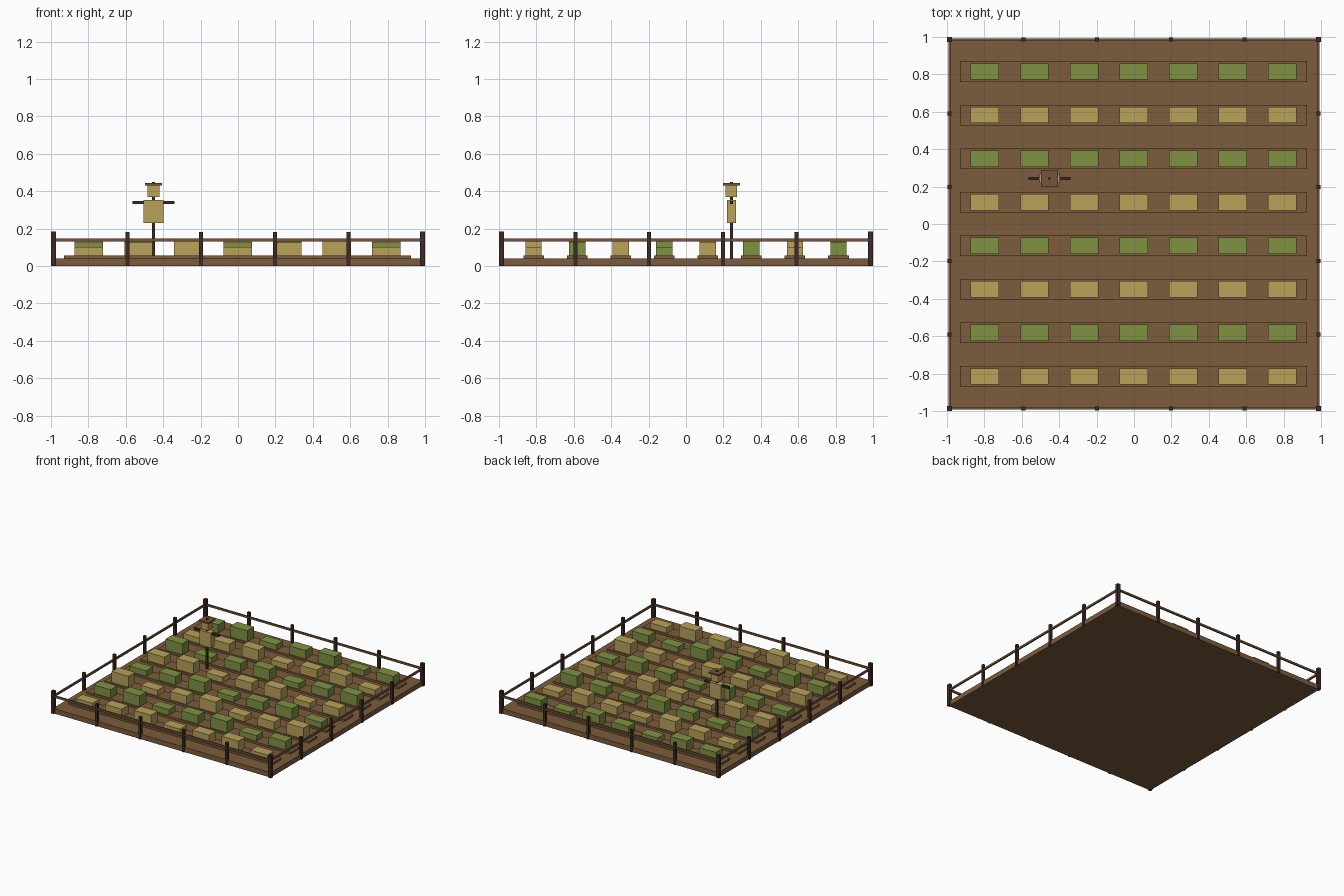
import bpy, bmesh
from mathutils import Matrix, Vector

if "Cube" in bpy.data.objects:
    bpy.data.objects.remove(bpy.data.objects["Cube"])


def material(name, rgb):
    m = bpy.data.materials.new(name)
    lin = [((c / 255 + 0.055) / 1.055) ** 2.4 for c in rgb]
    m.diffuse_color = (*lin, 1)
    m.use_nodes = True
    m.node_tree.nodes["Principled BSDF"].inputs["Base Color"].default_value = m.diffuse_color
    return m


soil = material("soil_brown", (124, 92, 60))
rail_wood = material("rail_brown", (118, 84, 58))
dark_wood = material("dark_wood", (62, 43, 36))
straw = material("straw_yellow", (184, 162, 90))
leaf = material("leaf_green", (128, 146, 66))


def boxes(name, mat, items):
    """One object from a list of (x, y, z_bottom, z_top, width, depth)."""
    bm = bmesh.new()
    for x, y, z0, z1, w, d in items:
        mtx = (Matrix.Translation((x, y, (z0 + z1) / 2))
               @ Matrix.Diagonal(Vector((w, d, z1 - z0, 1))))
        bmesh.ops.create_cube(bm, size=1, matrix=mtx)
    me = bpy.data.meshes.new(name)
    bm.to_mesh(me)
    bm.free()
    me.materials.append(mat)
    ob = bpy.data.objects.new(name, me)
    bpy.context.collection.objects.link(ob)
    return ob


# Ground slab and planting ridges
boxes("field_base", soil, [(0, 0, 0, 0.04, 1.98, 1.98)])
rows = [-0.815 + 0.2329 * j for j in range(8)]
cols = [-0.797 + 0.265 * i for i in range(7)]
boxes("planting_ridges", soil, [(-0.003, y, 0.035, 0.056, 1.855, 0.11) for y in rows])

# Crops: alternate colour by row, three heights stepping along the diagonals
heights = (0.102, 0.125, 0.146)
for j, y in enumerate(rows):
    mat, label = (leaf, "green") if j % 2 else (straw, "straw")
    boxes(f"{label}_crop_row_{j + 1}", mat,
          [(x, y, 0.05, heights[(i + j) % 3], 0.152, 0.087) for i, x in enumerate(cols)])

# Fence posts and rails
E = 0.986
mids = [-E + 2 * E * k / 5 for k in range(1, 5)]
boxes("fence_corner_posts", dark_wood,
      [(sx * E, sy * E, 0, 0.185, 0.027, 0.027) for sx in (-1, 1) for sy in (-1, 1)])
boxes("fence_posts", dark_wood,
      [(m, s * E, 0, 0.183, 0.021, 0.021) for m in mids for s in (-1, 1)]
      + [(s * E, m, 0, 0.183, 0.021, 0.021) for m in mids for s in (-1, 1)])
boxes("fence_rails", rail_wood,
      [(0, s * E, 0.131, 0.147, 2 * E, 0.012) for s in (-1, 1)]
      + [(s * E, 0, 0.131, 0.147, 0.012, 2 * E) for s in (-1, 1)])

# Scarecrow
sx, sy = -0.452, 0.243
boxes("scarecrow_pole", dark_wood, [(sx, sy, 0, 0.45, 0.018, 0.018)])
boxes("scarecrow_arms", dark_wood, [(sx, sy, 0.331, 0.347, 0.225, 0.018)])
boxes("scarecrow_body", straw, [(sx, sy, 0.23, 0.353, 0.105, 0.05)])
boxes("scarecrow_head", straw, [(sx, sy, 0.37, 0.434, 0.062, 0.062)])
boxes("scarecrow_hat", rail_wood, [(sx, sy, 0.431, 0.444, 0.09, 0.09)])
